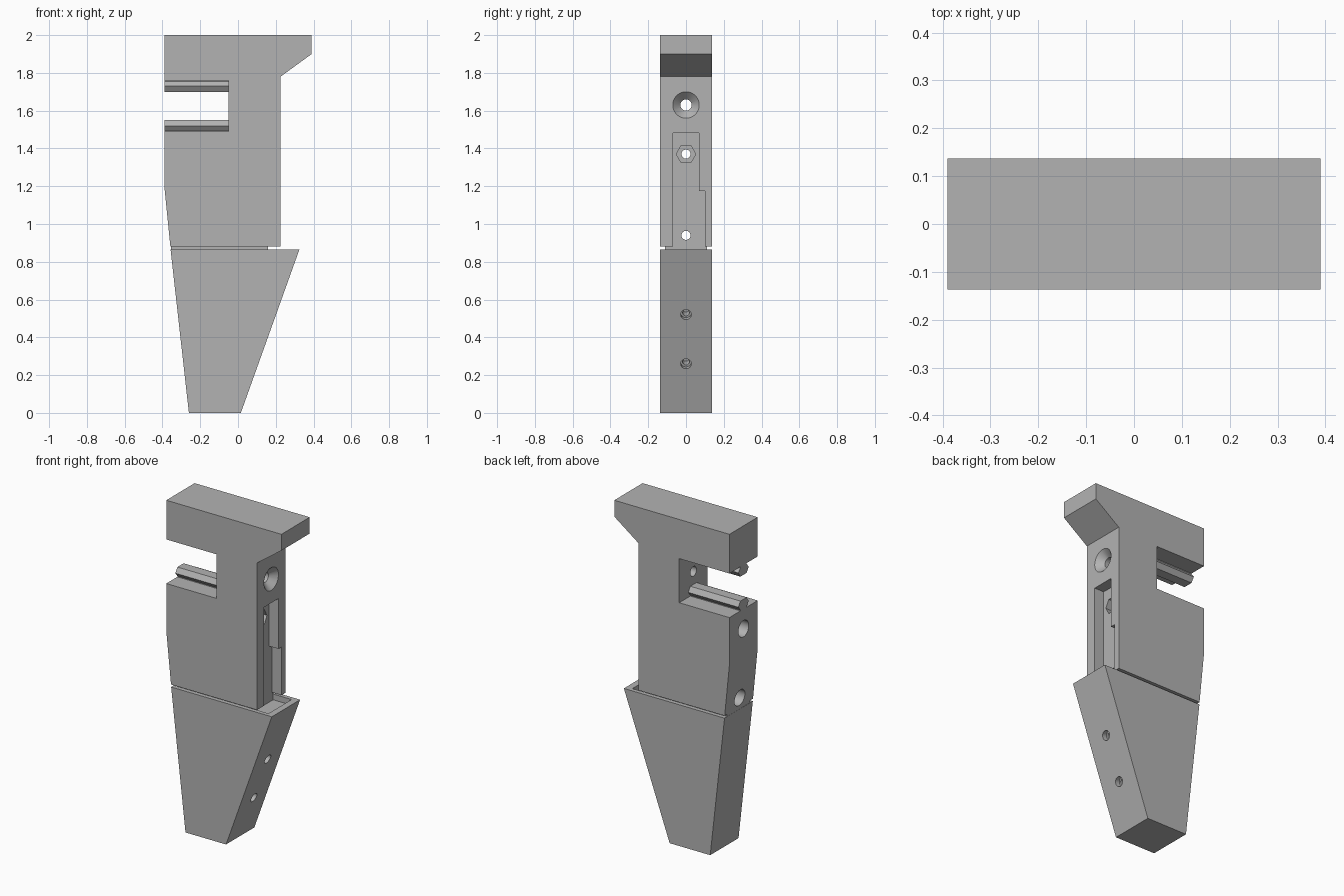
import bpy, bmesh, math
from mathutils import Matrix, Vector

if "Cube" in bpy.data.objects:
    bpy.data.objects.remove(bpy.data.objects["Cube"])

grey = bpy.data.materials.new("plain_grey")
grey.use_nodes = True
grey.diffuse_color = (0.45, 0.45, 0.45, 1)
grey.node_tree.nodes["Principled BSDF"].inputs["Base Color"].default_value = (0.45, 0.45, 0.45, 1)

HALF = 0.137  # half thickness of both bodies


def finish(bm, name):
    bmesh.ops.recalc_face_normals(bm, faces=bm.faces)
    mesh = bpy.data.meshes.new(name)
    bm.to_mesh(mesh)
    bm.free()
    mesh.materials.append(grey)
    obj = bpy.data.objects.new(name, mesh)
    bpy.context.collection.objects.link(obj)
    return obj


def extrude(name, points, vec):
    """Extrude a closed planar outline along vec."""
    bm = bmesh.new()
    face = bm.faces.new([bm.verts.new(p) for p in points])
    res = bmesh.ops.extrude_face_region(bm, geom=[face])
    verts = [g for g in res["geom"] if isinstance(g, bmesh.types.BMVert)]
    bmesh.ops.translate(bm, verts=verts, vec=vec)
    return finish(bm, name)


def slab(name, profile, half=HALF):
    """Front-view (x, z) outline with thickness along y."""
    return extrude(name, [(x, -half, z) for x, z in profile], (0, 2 * half, 0))


def bore(name, start, end, r1, r2, sides=32):
    """Cylinder or cone between two points."""
    a, b = Vector(start), Vector(end)
    bm = bmesh.new()
    turn = (b - a).to_track_quat('Z', 'Y').to_matrix().to_4x4()
    bmesh.ops.create_cone(bm, cap_ends=True, segments=sides, radius1=r1, radius2=r2,
                          depth=(b - a).length,
                          matrix=Matrix.Translation((a + b) / 2) @ turn)
    return finish(bm, name)


def cut(obj, cutters):
    """Subtract each cutter, then discard it."""
    for c in cutters:
        c.hide_render = True
        mod = obj.modifiers.new("cut", 'BOOLEAN')
        mod.operation, mod.solver, mod.object = 'DIFFERENCE', 'EXACT', c
        bpy.context.view_layer.objects.active = obj
        bpy.ops.object.modifier_apply(modifier=mod.name)
        bpy.data.objects.remove(c)


# Upper body with the hooked top and the open slot
upper = slab("upper_body", [
    (-0.39, 2), (0.39, 2), (0.39, 1.9), (0.225, 1.78), (0.225, 0.88), (-0.358, 0.88),
    (-0.39, 1.2), (-0.39, 1.49), (-0.05, 1.49), (-0.05, 1.76), (-0.39, 1.76)])

# Stepped pocket in the right-hand face
pocket = [(-0.07, 0.8), (0.1, 0.8), (0.1, 1.175), (0.07, 1.175), (0.07, 1.483), (-0.07, 1.483)]
cutters = [extrude("pocket_cutter", [(0.16, y, z) for y, z in pocket], (0.2, 0, 0))]

# Countersunk hole into the slot
cutters += [bore("slot_bore", (-0.1, 0, 1.63), (0.3, 0, 1.63), 0.03, 0.03),
            bore("slot_sink", (0.185, 0, 1.63), (0.235, 0, 1.63), 0.03, 0.08)]

# Two bolt holes, wide on the far side, and a hex nut seat
for z in (1.37, 0.94):
    cutters += [bore("bolt_bore", (-0.5, 0, z), (0.3, 0, z), 0.024, 0.024),
                bore("bolt_head_bore", (-0.5, 0, z), (-0.28, 0, z), 0.05, 0.05)]
nut = [(0.1, 0.052 * math.cos(math.pi * i / 3), 1.37 + 0.052 * math.sin(math.pi * i / 3))
       for i in range(6)]
cutters.append(extrude("nut_cutter", nut, (0.08, 0, 0)))
cut(upper, cutters)

# Paired rails facing each other inside the slot
for name, base, up in (("lower_rail", 1.49, 1), ("upper_rail", 1.76, -1)):
    shape = [(-0.03, -0.004), (-0.03, 0.005), (-0.05, 0.03), (-0.03, 0.06),
             (0.03, 0.06), (0.05, 0.03), (0.03, 0.005), (0.03, -0.004)]
    extrude(name, [(-0.39, y, base + up * h) for y, h in shape], (0.341, 0, 0))

# Tapered lower body with a shallow socket in its top
lower = slab("lower_body", [(-0.357, 0.865), (0.325, 0.865), (0.015, 0), (-0.26, 0)])
sink = [slab("socket_cutter", [(-0.33, 0.9), (0.285, 0.9), (0.285, 0.83), (-0.33, 0.83)], 0.112)]

# Two countersunk holes square to the sloping face
out = Vector((0.865, 0, -0.31)).normalized()
for z in (0.52, 0.26):
    p = Vector((0.015 + 0.31 * z / 0.865, 0, z))
    sink += [bore("screw_bore", p - out * 0.09, p + out * 0.02, 0.018, 0.018),
             bore("screw_sink", p - out * 0.03, p + out * 0.02, 0.028, 0.028)]
cut(lower, sink)

# Neck joining the two bodies
slab("neck", [(-0.356, 0.8805), (0.16, 0.8805), (0.16, 0.829), (-0.33, 0.829), (-0.33, 0.864),
              (-0.356, 0.864)], 0.11)

# Smooth the bores, keep every edge sharp
for obj in (upper, lower):
    bpy.ops.object.select_all(action='DESELECT')
    obj.select_set(True)
    bpy.context.view_layer.objects.active = obj
    bpy.ops.object.shade_smooth_by_angle(angle=math.radians(25))
